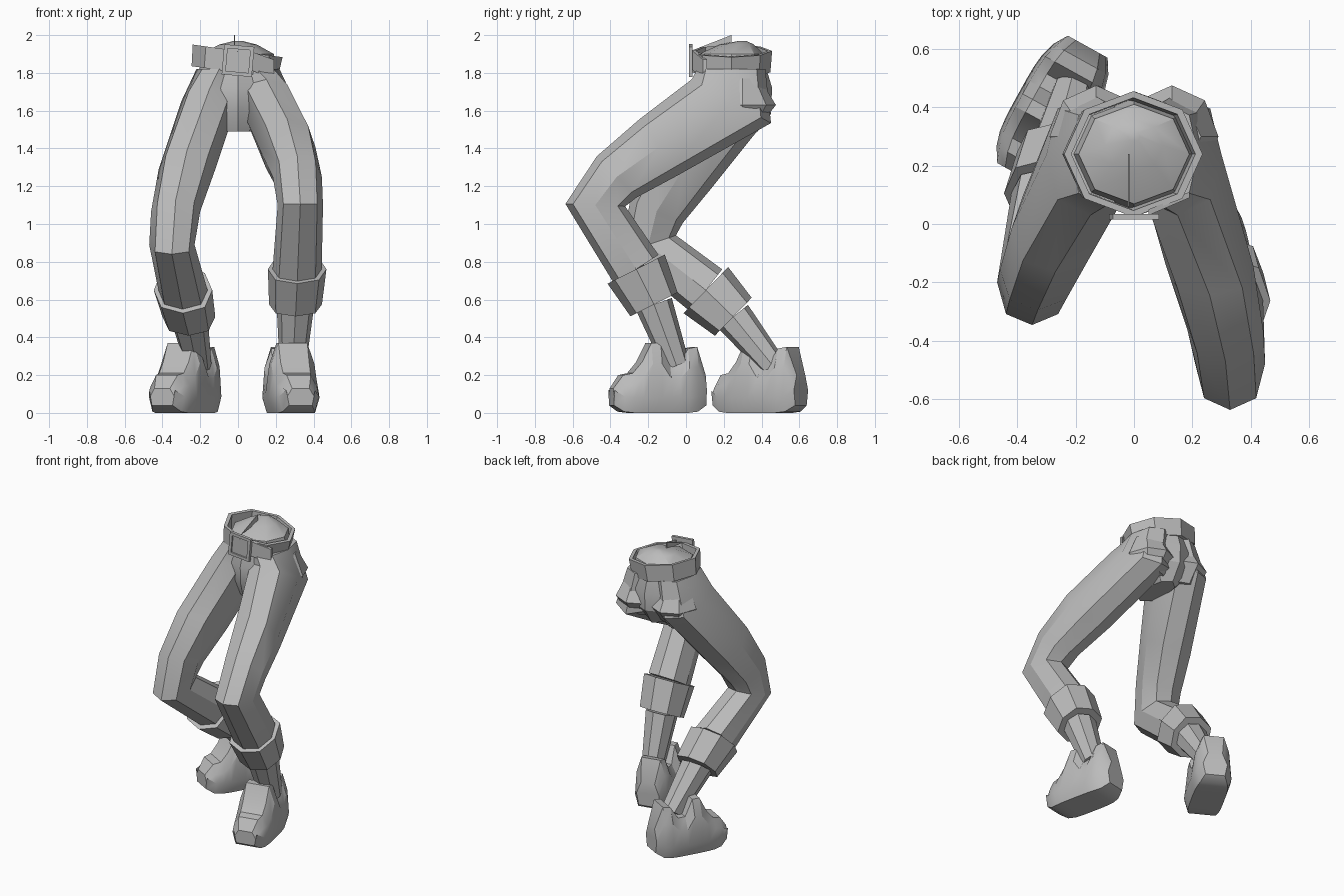
import bpy, bmesh
from math import sin, cos, pi, radians, copysign
from mathutils import Vector, Matrix

cube = bpy.data.objects.get("Cube")
if cube:
    bpy.data.objects.remove(cube, do_unlink=True)

shade = 0.5
grey = bpy.data.materials.new("plain grey")
grey.use_nodes = True
grey.diffuse_color = (shade, shade, shade, 1)
grey.node_tree.nodes["Principled BSDF"].inputs["Base Color"].default_value = grey.diffuse_color
parts = []
SIDES = 8


def loft(name, rings, closed=False, matrix=Matrix()):
    """Skin rings of points; cap the ends, or join last to first when closed."""
    bm = bmesh.new()
    rows = [[bm.verts.new(point) for point in ring] for ring in rings]
    pairs = list(zip(rows, rows[1:]))
    if closed:
        pairs.append((rows[-1], rows[0]))
    else:
        bm.faces.new(rows[0])
        bm.faces.new(rows[-1])
    for lower, upper in pairs:
        for i in range(len(lower)):
            bm.faces.new((lower[i - 1], lower[i], upper[i], upper[i - 1]))
    bmesh.ops.recalc_face_normals(bm, faces=bm.faces)
    mesh = bpy.data.meshes.new(name)
    bm.to_mesh(mesh)
    bm.free()
    mesh.materials.append(grey)
    part = bpy.data.objects.new(name, mesh)
    bpy.context.collection.objects.link(part)
    part.matrix_world = matrix
    parts.append(part)


def angles():
    return [2 * pi * i / SIDES for i in range(SIDES)]


def oval(z, radius, y=0, squash=0.9):
    return [(radius * cos(a), y + radius * squash * sin(a), z) for a in angles()]


def fuller(value):
    return copysign(abs(value) ** 0.85, value)


def heading(start, end):
    """Direction of a limb segment seen from the side."""
    step = end - start
    step.x = 0
    return step.normalized()


def forward_of(direction):
    return Vector((0, direction.z, -direction.y))


def limb(name, path, depths, widths):
    """Tube along a path, mitred at each joint, with separate depth and width."""
    steps = [heading(a, b) for a, b in zip(path, path[1:])]
    before = [steps[0]] + steps
    after = steps + [steps[-1]]
    rings = []
    for centre, a, b, depth, width in zip(path, before, after, depths, widths):
        bisector = (a + b) / 2
        front = forward_of(bisector) * depth / bisector.length_squared
        side = Vector((width, 0, 0))
        rings.append([centre + front * fuller(cos(t)) + side * fuller(sin(t)) for t in angles()])
    loft(name, rings)


def between(start, end, fraction, shift, outward=0):
    """Point along a segment, moved along its side-view normal and sideways."""
    point = start.lerp(end, fraction) + forward_of(heading(start, end)) * shift
    return point + Vector((outward, 0, 0))


# Trouser leg, buttock, rolled cuff and narrow ankle on each side
def leg(side, sign, knee, ankle):
    waist = Vector((sign * 0.1, 0.24, 1.82))
    hip = Vector((sign * 0.15, 0.24, 1.65))
    thigh = between(hip, knee, 0.5, -0.04 * -1, sign * 0.02)
    above_knee = between(hip, knee, 0.8, 0.05, sign * 0.02)
    cuff_top = between(knee, ankle, 0.42, -0.04)
    cuff_end = between(knee, ankle, 0.64, -0.04)
    limb(side + "_trouser_leg", [waist, hip, thigh, above_knee, knee, cuff_top],
         [0.18, 0.21, 0.18, 0.15, 0.13, 0.14], [0.12, 0.15, 0.15, 0.13, 0.12, 0.13])
    loft(side + "_buttock", [oval(1.52, 0.1), oval(1.63, 0.16, 0, 1.1), oval(1.77, 0.1)],
         matrix=Matrix.Translation((sign * 0.13, 0.3, 0)))
    limb(side + "_cuff", [cuff_top, cuff_end], [0.17, 0.14], [0.155, 0.14])
    limb(side + "_ankle", [cuff_end, ankle], [0.1, 0.07], [0.1, 0.07])


leg("left", 1, Vector((0.33, -0.48, 1.1)), Vector((0.29, -0.05, 0.25)))
leg("right", -1, Vector((-0.35, -0.2, 0.89)), Vector((-0.21, 0.46, 0.25)))


# Boots: even cross-sections from toe to heel, with raised tongue and heel collar
def boot(name, x, y, turn):
    tops = [0.13, 0.2, 0.21, 0.27, 0.37, 0.37, 0.26, 0.26, 0.34, 0.35, 0.2]
    rings = []
    for i, top in enumerate(tops):
        along = 2 * i / (len(tops) - 1) - 1
        wide = 0.13 * (1 - 0.4 * along ** 4)
        low = 0.04 * along ** 8
        half = [(wide * 0.8, low), (wide, low + 0.08), (wide * 0.9, top * 0.7), (wide * 0.6, top)]
        outline = half + [(-across, z) for across, z in reversed(half)]
        rings.append([(across, along * 0.25, z) for across, z in outline])
    place = Matrix.Translation((x, y, 0)) @ Matrix.Rotation(radians(turn), 4, 'Z')
    loft(name, rings, matrix=place)


boot("left_boot", 0.28, -0.15, 12)
boot("right_boot", -0.28, 0.39, -29)

# Pelvis with a rounded cap inside the belt
middle = 0.24
loft("pelvis", [oval(1.49, 0.08, 0.22, 2), oval(1.6, 0.21, middle, 1), oval(1.72, 0.24, middle),
                oval(1.84, 0.2, middle), oval(1.9, 0.19, middle), oval(1.95, 0.1, 0.27),
                oval(1.97, 0.02, 0.3)])
loft("cap_crease", [[(x, 0.06, 1.93), (x, middle, 2), (x, middle, 1.95)] for x in (-0.02, -0.015)])


# Tilted hollow belt
def tilted(x, y, z, degrees):
    return Matrix.Translation((x, y, z)) @ Matrix.Rotation(radians(degrees), 4, 'Y')


rim = 0.057
loft("belt", [oval(-rim, 0.23), oval(rim, 0.24), oval(rim, 0.215), oval(-rim, 0.205)],
     closed=True, matrix=tilted(-0.01, middle, 1.86, 8))


# Recessed buckle and the loose belt end beside it
def panel(size, y):
    return [(-size, y, -size), (size, y, -size), (size, y, size), (-size, y, size)]


loft("buckle", [panel(0.08, 0.01), panel(0.08, -0.01), panel(0.06, -0.01), panel(0.06, 0)],
     matrix=tilted(0, 0.025, 1.865, 5))
loft("belt_end", [[(0.05, y, 1.82), (0.19, y + 0.06, 1.77), (0.19, y + 0.06, 1.87), (0.05, y, 1.92)]
                  for y in (0.03, 0.05)])

# Soft shading with sharp creases kept
bpy.ops.object.select_all(action='DESELECT')
for part in parts:
    part.select_set(True)
bpy.context.view_layer.objects.active = parts[0]
bpy.ops.object.shade_smooth_by_angle(angle=radians(30))
